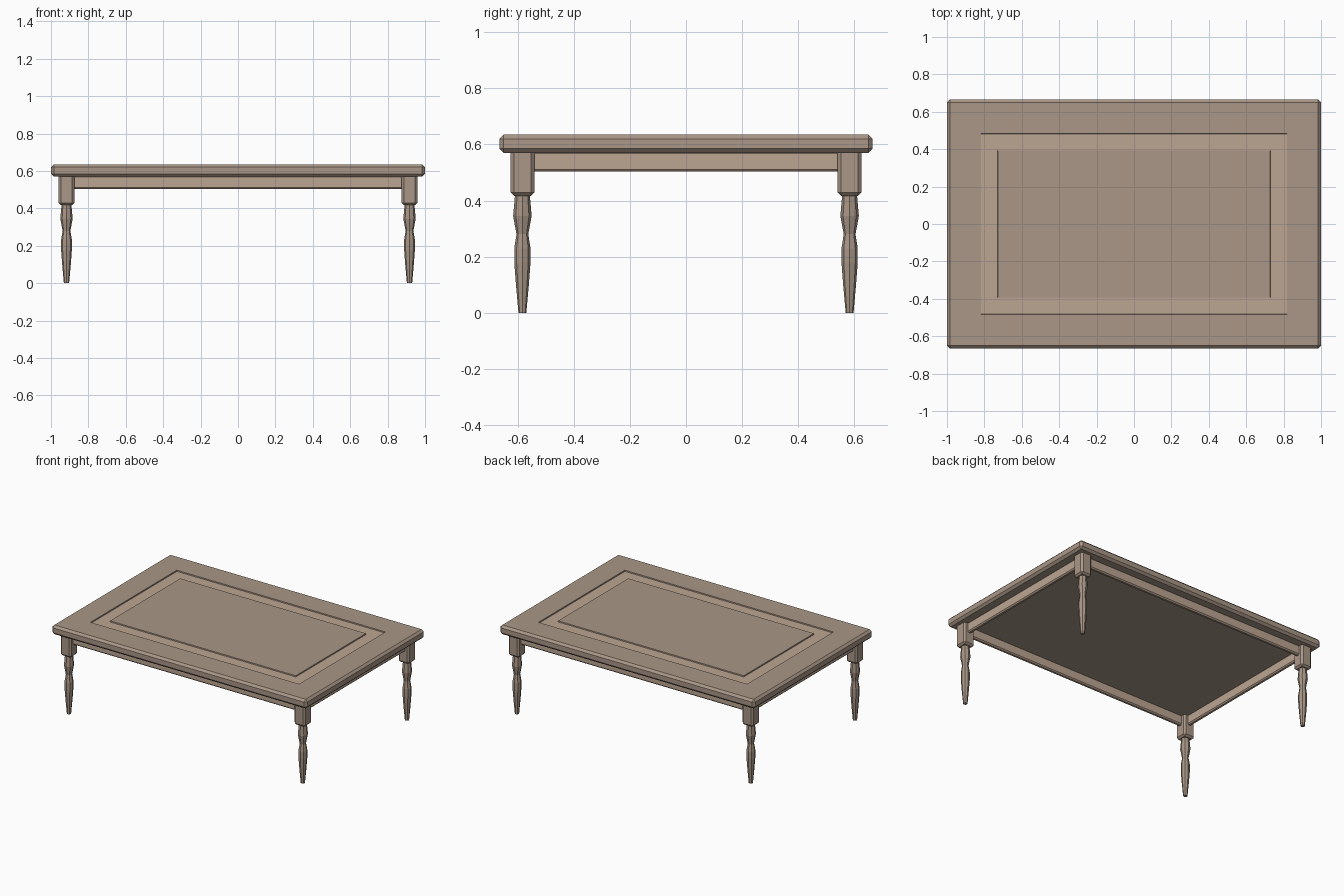
import bpy, bmesh
from math import cos, sin, pi

if "Cube" in bpy.data.objects:
    bpy.data.objects.remove(bpy.data.objects["Cube"])


def material(name, rgb):
    m = bpy.data.materials.new(name)
    m.diffuse_color = (*rgb, 1)
    m.use_nodes = True
    m.node_tree.nodes["Principled BSDF"].inputs["Base Color"].default_value = m.diffuse_color
    return m


wood = material("wood", (0.40, 0.31, 0.245))
light_wood = material("light_wood", (0.50, 0.375, 0.285))


def finish(bm, name, *mats):
    bmesh.ops.recalc_face_normals(bm, faces=bm.faces[:])
    me = bpy.data.meshes.new(name)
    bm.to_mesh(me)
    bm.free()
    for m in mats:
        me.materials.append(m)
    ob = bpy.data.objects.new(name, me)
    bpy.context.collection.objects.link(ob)
    return ob


def chamfered_box(lo, hi, bevel):
    bm = bmesh.new()
    bmesh.ops.create_cube(bm, size=1)
    for v in bm.verts:
        v.co = [(a + b) / 2 + c * (b - a) for a, b, c in zip(lo, hi, v.co)]
    bmesh.ops.bevel(bm, geom=bm.edges[:], offset=bevel, segments=1,
                    affect='EDGES', profile=0.5)
    return bm


# Table top with a recessed lighter band
bm = chamfered_box((-1, -0.665, 0.57), (1, 0.665, 0.635), 0.015)
bm.normal_update()
top = max(bm.faces, key=lambda f: f.calc_center_median().z)


def inset(thickness):
    return bmesh.ops.inset_region(bm, faces=[top], thickness=thickness,
                                  use_even_offset=True)["faces"]


def step(dz):
    inset(0.001)
    for v in top.verts:
        v.co.z += dz


inset(0.167)
step(-0.008)
for f in inset(0.088):
    f.material_index = 1
step(0.008)
finish(bm, "table_top", wood, light_wood)

# Aprons between the legs
LX, LY, T = 0.917, 0.583, 0.015
for s, side in ((-1, "front"), (1, "back")):
    finish(chamfered_box((-LX + 0.03, s * LY - T, 0.503), (LX - 0.03, s * LY + T, 0.575), 0.008),
           side + "_apron", light_wood)
for s, side in ((-1, "left"), (1, "right")):
    finish(chamfered_box((s * LX - T, -LY + 0.03, 0.503), (s * LX + T, LY - 0.03, 0.575), 0.008),
           side + "_apron", light_wood)

# Legs: square block over a faceted turned post
PROFILE = [(0.014, 0), (0.023, 0.10), (0.029, 0.18), (0.029, 0.23),
           (0.021, 0.28), (0.033, 0.345), (0.026, 0.425)]
SIDES = 8
for sx, xn in ((-1, "left"), (1, "right")):
    for sy, yn in ((-1, "front"), (1, "back")):
        x, y, h = sx * LX, sy * LY, 0.0425
        finish(chamfered_box((x - h, y - h, 0.417), (x + h, y + h, 0.585), 0.012),
               f"{yn}_{xn}_leg_block", wood)
        bm = bmesh.new()
        rings = [[bm.verts.new((x + r * cos(2 * pi * i / SIDES), y + r * sin(2 * pi * i / SIDES), z))
                  for i in range(SIDES)] for r, z in PROFILE]
        for a, b in zip(rings, rings[1:]):
            for i in range(SIDES):
                j = (i + 1) % SIDES
                bm.faces.new((a[i], a[j], b[j], b[i]))
        bm.faces.new(rings[0])
        bm.faces.new(rings[-1])
        finish(bm, f"{yn}_{xn}_leg", wood)
